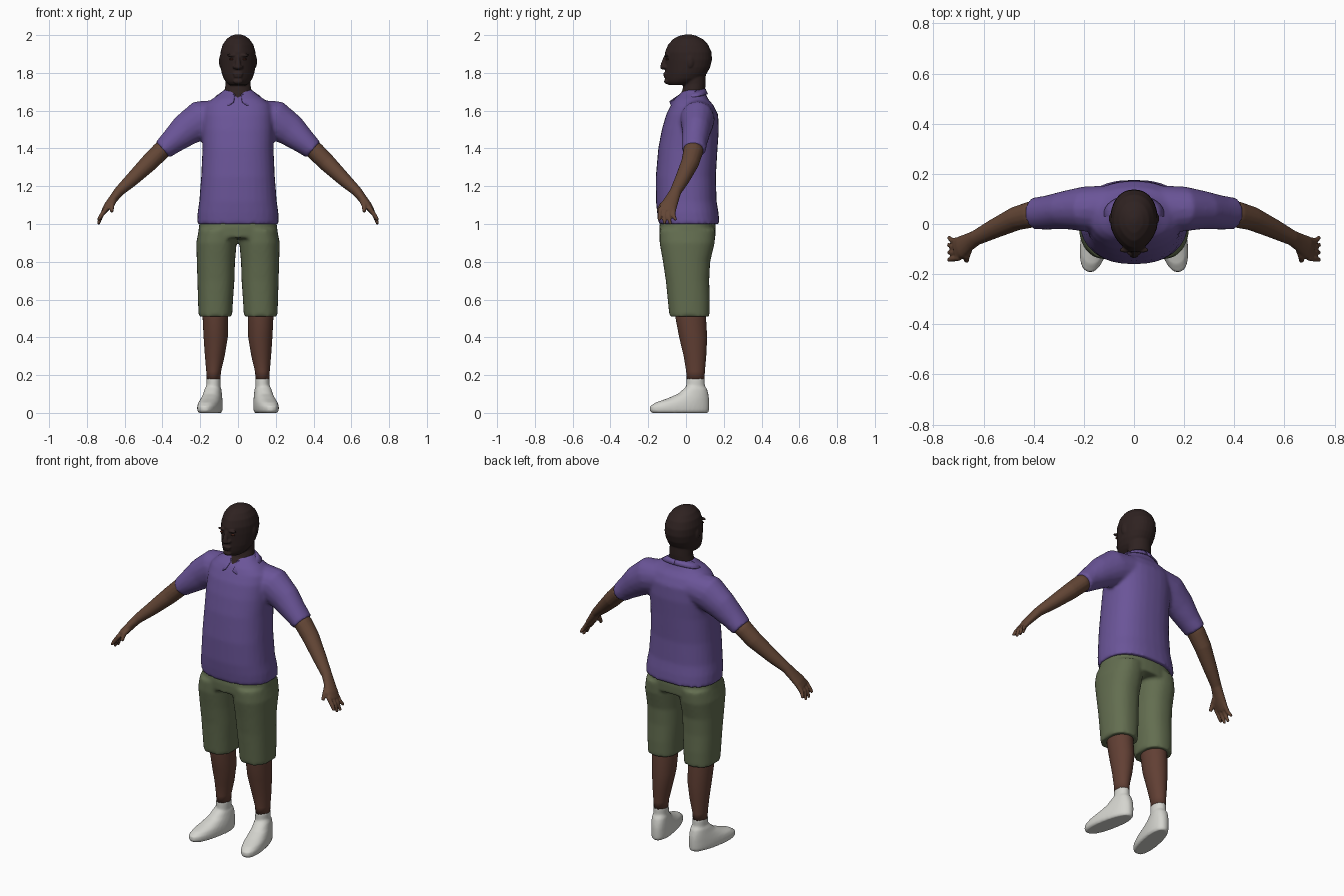
import bpy, bmesh, math
from mathutils import Vector, Matrix

cube = bpy.data.objects.get("Cube")
if cube:
    bpy.data.objects.remove(cube)


def material(name, *rgb):
    m = bpy.data.materials.new(name)
    m.use_nodes = True
    m.diffuse_color = (*rgb, 1)
    bsdf = m.node_tree.nodes["Principled BSDF"]
    bsdf.inputs["Base Color"].default_value = (*rgb, 1)
    bsdf.inputs["Roughness"].default_value = 0.8
    return m


PURPLE = material("shirt purple", 0.145, 0.09, 0.315)
GREEN = material("olive green", 0.125, 0.155, 0.08)
BROWN = material("leg brown", 0.12, 0.05, 0.034)
ARM = material("arm brown", 0.125, 0.061, 0.036)
DARK = material("head dark brown", 0.028, 0.016, 0.015)
WHITE = material("shoe white", 0.66, 0.66, 0.62)
EYE = material("eye red brown", 0.09, 0.025, 0.015)
SIDES = 32


def skin_rings(bm, rings):
    """Join rings of points into a closed tube."""
    loops = [[bm.verts.new(p) for p in ring] for ring in rings]
    for a, b in zip(loops, loops[1:]):
        for i in range(len(a)):
            j = (i + 1) % len(a)
            bm.faces.new((a[i], a[j], b[j], b[i]))
    bm.faces.new(loops[0])
    bm.faces.new(loops[-1])


def stack(bm, rows, s=1, power=2.0, taper=0.0):
    """Level cross-sections: height, centre x, half width, front y, back y."""
    rings = []
    for z, cx, hw, yf, yb in rows:
        ring = []
        for k in range(SIDES):
            a = math.tau * k / SIDES
            c, d = math.cos(a), math.sin(a)
            x = math.copysign(abs(c) ** (2 / power), c)
            y = math.copysign(abs(d) ** (2 / power), d)
            x *= 1 - taper * max(0, -y) ** 2
            ring.append((s * (cx + hw * x), (yf + yb) / 2 + (yb - yf) / 2 * y, z))
        rings.append(ring)
    skin_rings(bm, rings)


def limb(bm, rows, s=1):
    """Tube along a path: x, y, z, thickness radius, sideways radius."""
    pts = [Vector(r[:3]) for r in rows]
    rings = []
    for i, r in enumerate(rows):
        t = (pts[min(i + 1, len(pts) - 1)] - pts[max(i - 1, 0)]).normalized()
        u = Vector((0, 1, 0)).cross(t).normalized()
        v = t.cross(u)
        ring = []
        for k in range(16):
            a = math.tau * k / 16
            p = pts[i] + u * (r[3] * math.cos(a)) + v * (r[4] * math.sin(a))
            ring.append((s * p.x, p.y, p.z))
        rings.append(ring)
    skin_rings(bm, rings)


def blob(bm, loc, size):
    mat = Matrix.Translation(loc) @ Matrix.Diagonal((*size, 1))
    bmesh.ops.create_uvsphere(bm, u_segments=16, v_segments=10, radius=1, matrix=mat)


def finish(name, bm, mats, voxel=0, smooth=4, cuts=(), rule=None):
    """Fuse and soften the parts, cut at the colour edges, colour by rule."""
    bmesh.ops.recalc_face_normals(bm, faces=bm.faces)
    me = bpy.data.meshes.new(name)
    bm.to_mesh(me)
    bm.free()
    ob = bpy.data.objects.new(name, me)
    bpy.context.collection.objects.link(ob)
    if voxel:
        mod = ob.modifiers.new("fuse", "REMESH")
        mod.mode = "VOXEL"
        mod.voxel_size = voxel
        soft = ob.modifiers.new("soften", "SMOOTH")
        soft.factor, soft.iterations = 0.5, smooth
        dg = bpy.context.evaluated_depsgraph_get()
        fused = bpy.data.meshes.new_from_object(ob.evaluated_get(dg))
        ob.modifiers.clear()
        ob.data = me = fused
        me.name = name
    bm = bmesh.new()
    bm.from_mesh(me)
    for z in cuts:
        bmesh.ops.bisect_plane(bm, geom=bm.verts[:] + bm.edges[:] + bm.faces[:],
                               plane_co=(0, 0, z), plane_no=(0, 0, 1))
    for f in bm.faces:
        f.smooth = True
        f.material_index = rule(f.calc_center_median()) if rule else 0
    bm.to_mesh(me)
    bm.free()
    me.materials.clear()
    for m in mats:
        me.materials.append(m)
    return ob


# Shirt with short sleeves
bm = bmesh.new()
stack(bm, [(1.0, 0, .217, -.145, .178), (1.06, 0, .214, -.153, .172),
           (1.12, 0, .205, -.159, .162), (1.25, 0, .195, -.16, .158),
           (1.4, 0, .188, -.147, .167), (1.5, 0, .19, -.128, .174),
           (1.58, 0, .188, -.105, .17), (1.63, 0, .175, -.08, .145),
           (1.66, 0, .14, -.063, .118), (1.69, 0, .095, -.03, .104),
           (1.71, 0, .076, -.008, .098)], power=2.4)
for s in (1, -1):
    limb(bm, [(.08, .06, 1.57, .09, .095), (.2, .06, 1.55, .104, .09),
              (.28, .055, 1.495, .087, .076), (.35, .045, 1.435, .067, .068),
              (.4, .042, 1.392, .055, .064)], s)
finish("polo_shirt", bm, [PURPLE, GREEN, ARM], .01, 5, (1.12, 1.4),
       lambda c: 1 if c.z < 1.12 else 2 if c.z < 1.4 and abs(c.x) > .3 else 0)

# Collar flaps, dropping to a point at each side of the opening
bm = bmesh.new()
for s in (1, -1):
    rows = []
    for k in range(15):
        a = .2 + (math.pi - .2) * k / 14
        c, d = math.cos(a), math.sin(a)
        top = 1.685 + .015 * (1 - c)
        drop = .028 + .04 * math.exp(-((a - .6) / .35) ** 2)
        rows.append((bm.verts.new((s * .077 * d, .042 - (.075 if c > 0 else .058) * c, top)),
                     bm.verts.new((s * .118 * d, .045 - (.135 if c > 0 else .068) * c, top - drop))))
    for p, q in zip(rows, rows[1:]):
        bm.faces.new((p[0], p[1], q[1], q[0]))
collar = finish("shirt_collar", bm, [PURPLE])
thick = collar.modifiers.new("cloth", "SOLIDIFY")
thick.thickness, thick.offset = .007, 0

# Shorts
bm = bmesh.new()
stack(bm, [(1.06, 0, .195, -.13, .15), (.98, 0, .208, -.142, .158),
           (.925, 0, .21, -.14, .155)], power=2.4)
for s in (1, -1):
    stack(bm, [(.97, .108, .1, -.14, .156), (.9, .114, .107, -.14, .152),
               (.8, .117, .101, -.122, .128), (.7, .117, .098, -.107, .123),
               (.6, .119, .093, -.097, .126), (.51, .12, .089, -.088, .124)], s, 2.3)
finish("shorts", bm, [GREEN, BROWN], .01, 4, (.7,), lambda c: int(c.z < .7))

# Lower legs
bm = bmesh.new()
for s in (1, -1):
    stack(bm, [(.6, .12, .07, -.06, .1), (.5, .12, .067, -.055, .106),
               (.4, .118, .064, -.036, .112), (.3, .123, .052, -.012, .107),
               (.22, .129, .039, .001, .1), (.17, .13, .036, .004, .097)], s)
finish("lower_legs", bm, [BROWN])

# Shoes turned outward, with socks
bm = bmesh.new()
for s in (1, -1):
    start = len(bm.verts)
    stack(bm, [(0, 0, .05, -.235, .068), (.012, 0, .057, -.247, .073),
               (.035, 0, .058, -.245, .074), (.055, 0, .056, -.215, .074),
               (.075, 0, .052, -.155, .073), (.1, 0, .047, -.095, .069),
               (.125, 0, .043, -.065, .062), (.138, 0, .038, -.05, .053)], 1, 2.3)
    bm.verts.ensure_lookup_table()
    turn = Matrix.Translation((s * .132, .05, 0)) @ Matrix.Rotation(s * .2, 4, "Z")
    bmesh.ops.transform(bm, matrix=turn, verts=bm.verts[start:])
    stack(bm, [(.1, .13, .038, 0, .1), (.185, .13, .038, .002, .099)], s)
finish("shoes_and_socks", bm, [WHITE], .007, 3)

# Forearms and hands
bm = bmesh.new()
for s in (1, -1):
    limb(bm, [(.36, .042, 1.425, .045, .05), (.41, .038, 1.385, .049, .053),
              (.47, .022, 1.325, .047, .048), (.56, -.02, 1.237, .037, .039),
              (.63, -.055, 1.172, .027, .031), (.655, -.07, 1.14, .024, .036),
              (.69, -.092, 1.095, .021, .045), (.71, -.1, 1.065, .015, .043)], s)
    # Four fingers, then the thumb
    for k, tip in enumerate((1.02, 1.0, .998, 1.02)):
        y = -.135 + .024 * k
        limb(bm, [(.695, y, 1.085, .013, .012), (.724, y - .004, 1.045, .012, .011),
                  (.74, y - .008 + .006 * k, tip, .008, .008)], s)
    limb(bm, [(.655, -.085, 1.13, .016, .018), (.668, -.128, 1.1, .014, .014),
              (.668, -.15, 1.065, .009, .009)], s)
finish("forearms_and_hands", bm, [ARM], .0055, 2)

# Head, neck, nose, lips, brow and ears
bm = bmesh.new()
stack(bm, [(2.004, 0, .012, .0, .025), (1.996, 0, .036, -.035, .055),
           (1.98, 0, .06, -.067, .088), (1.95, 0, .081, -.095, .117),
           (1.91, 0, .093, -.111, .135), (1.87, 0, .095, -.112, .138),
           (1.83, 0, .092, -.111, .128), (1.8, 0, .087, -.111, .112),
           (1.77, 0, .076, -.11, .09), (1.752, 0, .064, -.107, .06),
           (1.735, 0, .045, -.092, .02)], power=2.2, taper=.35)
stack(bm, [(1.8, 0, .066, -.03, .105), (1.74, 0, .066, -.012, .104),
           (1.7, 0, .073, -.022, .1), (1.66, 0, .082, -.062, .1),
           (1.63, 0, .06, -.074, .08)])
limb(bm, [(0, -.108, 1.885, .008, .01), (0, -.12, 1.85, .014, .012),
          (0, -.122, 1.83, .019, .016), (0, -.114, 1.822, .015, .012)])
blob(bm, (0, -.109, 1.795), (.028, .012, .008))
blob(bm, (0, -.107, 1.782), (.024, .012, .008))
blob(bm, (0, -.104, 1.755), (.026, .012, .014))
for s in (1, -1):
    blob(bm, (s * .034, -.104, 1.893), (.026, .011, .008))
    blob(bm, (s * .093, .022, 1.86), (.008, .018, .032))
    blob(bm, (s * .02, -.112, 1.831), (.01, .011, .008))
finish("head_and_neck", bm, [DARK], .005, 3)

# Eyes
bm = bmesh.new()
for s in (1, -1):
    blob(bm, (s * .036, -.1, 1.872), (.012, .008, .005))
finish("eyes", bm, [EYE])
